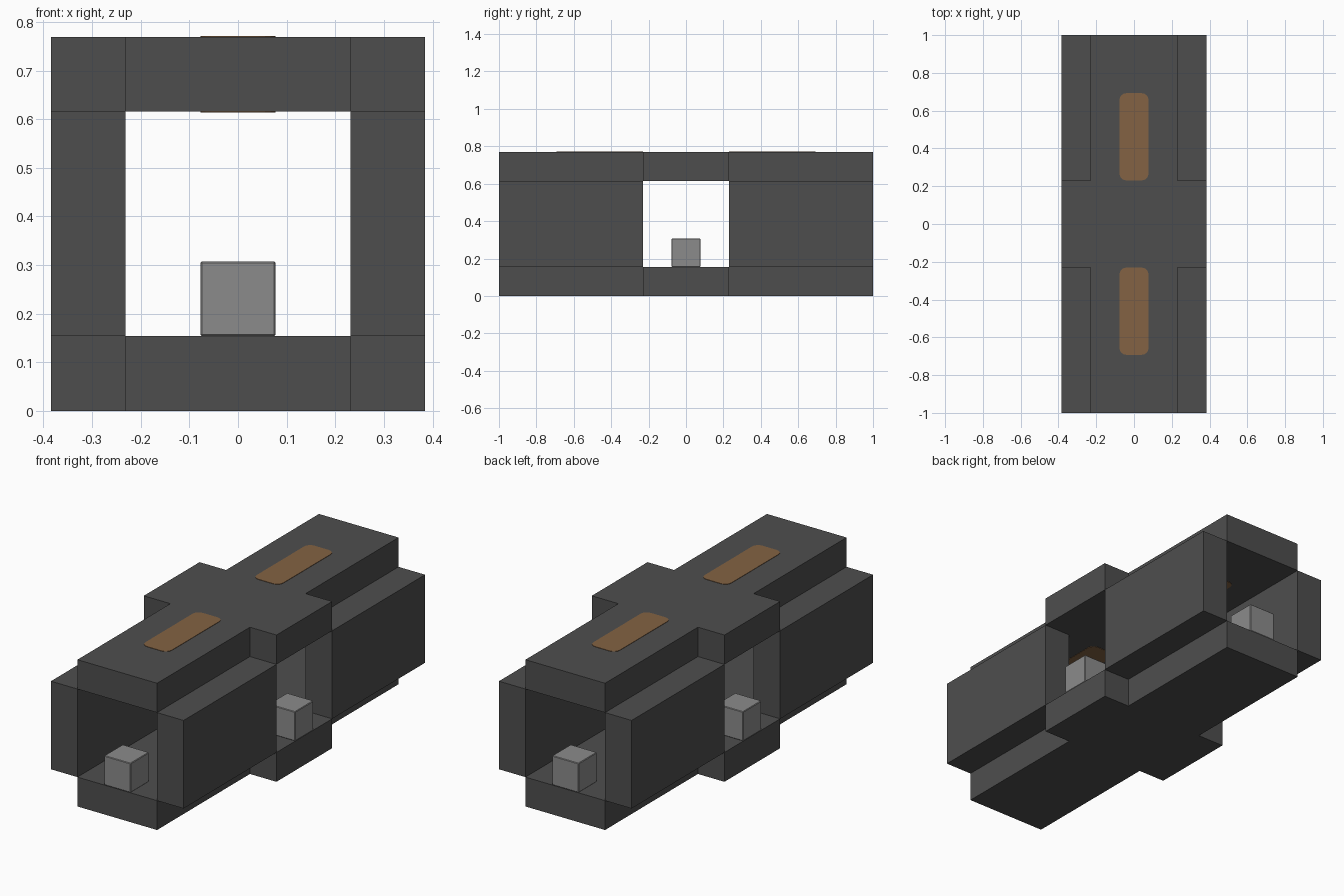
import bpy, bmesh
from math import cos, sin, pi

cube = bpy.data.objects.get("Cube")
if cube:
    bpy.data.objects.remove(cube, do_unlink=True)

U = 2 / 13            # module: the block is 13 modules long
IN, OUT, END = 1.5 * U, 2.5 * U, 6.5 * U


def material(name, rgb):
    m = bpy.data.materials.new(name)
    m.use_nodes = True
    m.diffuse_color = (*rgb, 1)
    m.node_tree.nodes["Principled BSDF"].inputs["Base Color"].default_value = (*rgb, 1)
    return m


dark = material("dark grey", (0.076, 0.076, 0.076))
light = material("light grey", (0.26, 0.26, 0.26))
amber = material("muted amber", (0.23, 0.123, 0.056))


def prism(name, outline, z0, z1, mat, bevel=0):
    """Extrude a flat outline from z0 up to z1."""
    bm = bmesh.new()
    base = bm.faces.new([bm.verts.new((x, y, z0)) for x, y in outline])
    top = bmesh.ops.extrude_face_region(bm, geom=[base])["geom"]
    bmesh.ops.translate(bm, vec=(0, 0, z1 - z0),
                        verts=[v for v in top if isinstance(v, bmesh.types.BMVert)])
    bmesh.ops.recalc_face_normals(bm, faces=bm.faces)
    mesh = bpy.data.meshes.new(name)
    bm.to_mesh(mesh)
    bm.free()
    mesh.materials.append(mat)
    ob = bpy.data.objects.new(name, mesh)
    bpy.context.collection.objects.link(ob)
    if bevel:
        mod = ob.modifiers.new("Bevel", "BEVEL")
        mod.width, mod.segments = bevel, 1
    return ob


def rect(cx, cy, hx, hy):
    return [(cx - hx, cy - hy), (cx + hx, cy - hy), (cx + hx, cy + hy), (cx - hx, cy + hy)]


def rounded(cx, cy, hx, hy, r, steps=4):
    pts = []
    for q, (sx, sy) in enumerate([(1, 1), (-1, 1), (-1, -1), (1, -1)]):
        for i in range(steps + 1):
            a = (q + i / steps) * pi / 2
            pts.append((cx + sx * (hx - r) + r * cos(a), cy + sy * (hy - r) + r * sin(a)))
    return pts


# Cross-shaped floor and ceiling slabs
quarter = [(OUT, IN), (IN, IN), (IN, END)]
cross = (quarter + [(-x, y) for x, y in reversed(quarter)]
         + [(-x, -y) for x, y in quarter] + [(x, -y) for x, y in reversed(quarter)])
prism("floor", cross, 0, U, dark)
prism("ceiling", cross, 4 * U, 5 * U, dark)

# Four corridor walls
for sx, side in ((1, "left"), (-1, "right")):
    for sy, end in ((-1, "front"), (1, "back")):
        prism(f"wall_{end}_{side}",
              rect(sx * 2 * U, sy * 4 * U, U / 2, 2.5 * U), U, 4 * U, dark)

# A small block in the middle of each opening
for name, x, y in (("front", 0, -6), ("back", 0, 6), ("left", 2, 0), ("right", -2, 0)):
    prism(f"block_{name}", rect(x * U, y * U, U / 2, U / 2), U, 2 * U, light, 0.003)

# Ceiling panels, showing above and below the slab
for sy, end in ((-1, "front"), (1, "back")):
    outline = rounded(0, sy * 3 * U, U / 2, 1.5 * U, 0.035)
    prism(f"panel_top_{end}", outline, 5 * U - 0.004, 5 * U + 0.002, amber)
    prism(f"panel_under_{end}", outline, 4 * U - 0.002, 4 * U + 0.004, amber)
